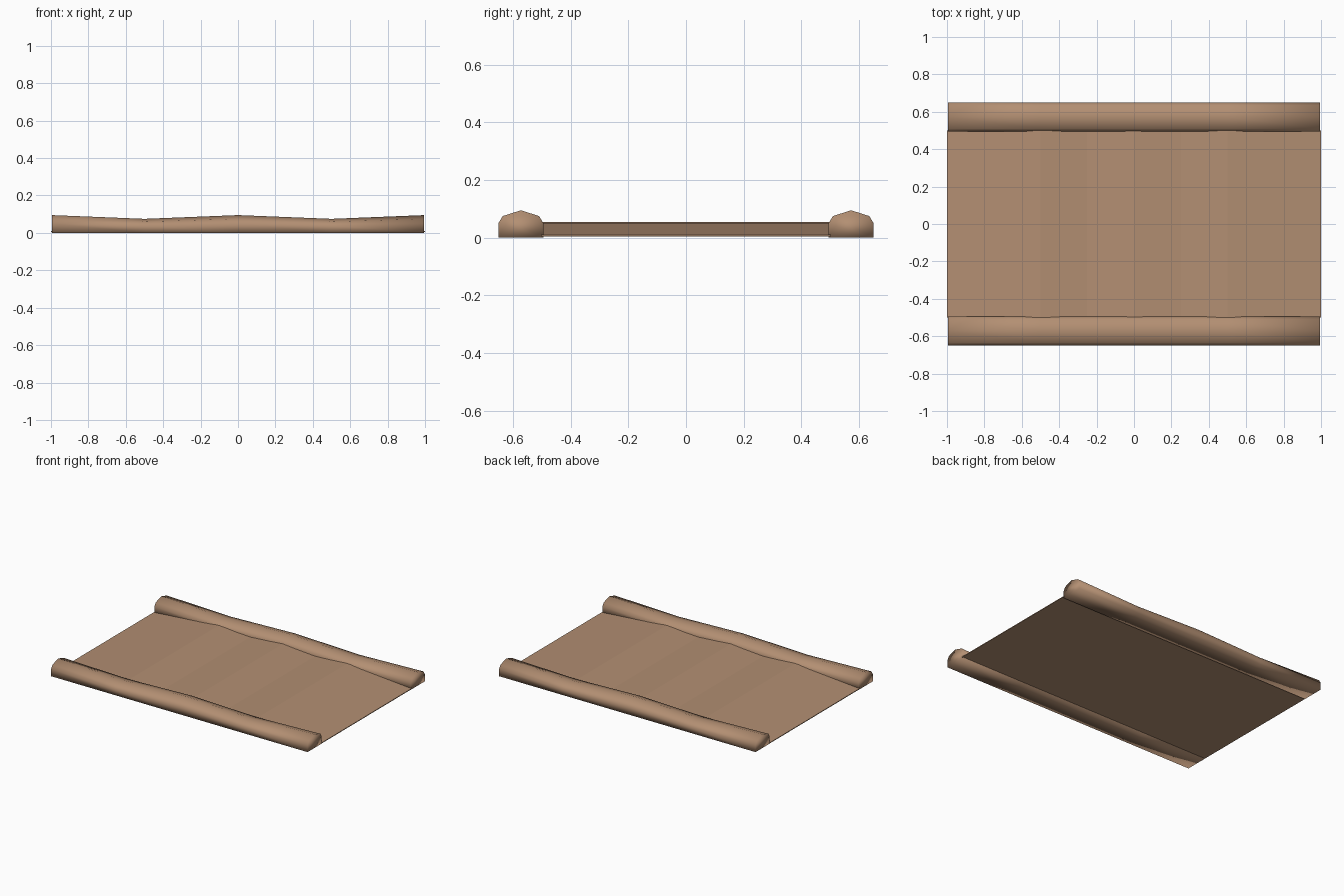
import bpy

if "Cube" in bpy.data.objects:
    bpy.data.objects.remove(bpy.data.objects["Cube"])

brown = bpy.data.materials.new("earth brown")
brown.diffuse_color = (0.45, 0.275, 0.17, 1)
brown.use_nodes = True
brown.node_tree.nodes["Principled BSDF"].inputs["Base Color"].default_value = brown.diffuse_color


def loft(name, rings, smooth):
    """Closed solid through matching cross-section rings."""
    n = len(rings[0])
    verts = [v for ring in rings for v in ring]
    faces = [tuple(reversed(range(n))),
             tuple(range(len(verts) - n, len(verts)))]
    for r in range(len(rings) - 1):
        for i in range(n):
            j = (i + 1) % n
            faces.append((r * n + i, r * n + j, (r + 1) * n + j, (r + 1) * n + i))
    mesh = bpy.data.meshes.new(name)
    mesh.from_pydata(verts, [], faces)
    mesh.materials.append(brown)
    for p in mesh.polygons:
        p.use_smooth = smooth
    obj = bpy.data.objects.new(name, mesh)
    bpy.context.collection.objects.link(obj)
    return obj


# Path bed: flat underside, gently bumpy top that thins out at both ends
bumps = [(-1, .01), (-.5, .05), (-.25, .037), (0, .055),
         (.25, .037), (.5, .05), (1, .01)]
loft("path_bed", [[(x, -.5, .005), (x, .5, .005), (x, .5, z), (x, -.5, z)]
                  for x, z in bumps], False)

# Raised banks: rounded section whose crest dips at the quarter points
section = [(-.078, 0), (.078, 0), (.078, .05), (.063, .075),
           (0, .095), (-.063, .075), (-.078, .05)]
for name, y0 in (("front_bank", -.572), ("back_bank", .572)):
    rings = []
    for x, s in ((-.995, 1), (-.5, .79), (0, 1), (.5, .79), (.995, 1)):
        rings.append([(x, y0 + y, z * s) for y, z in section])
    loft(name, rings, True)
